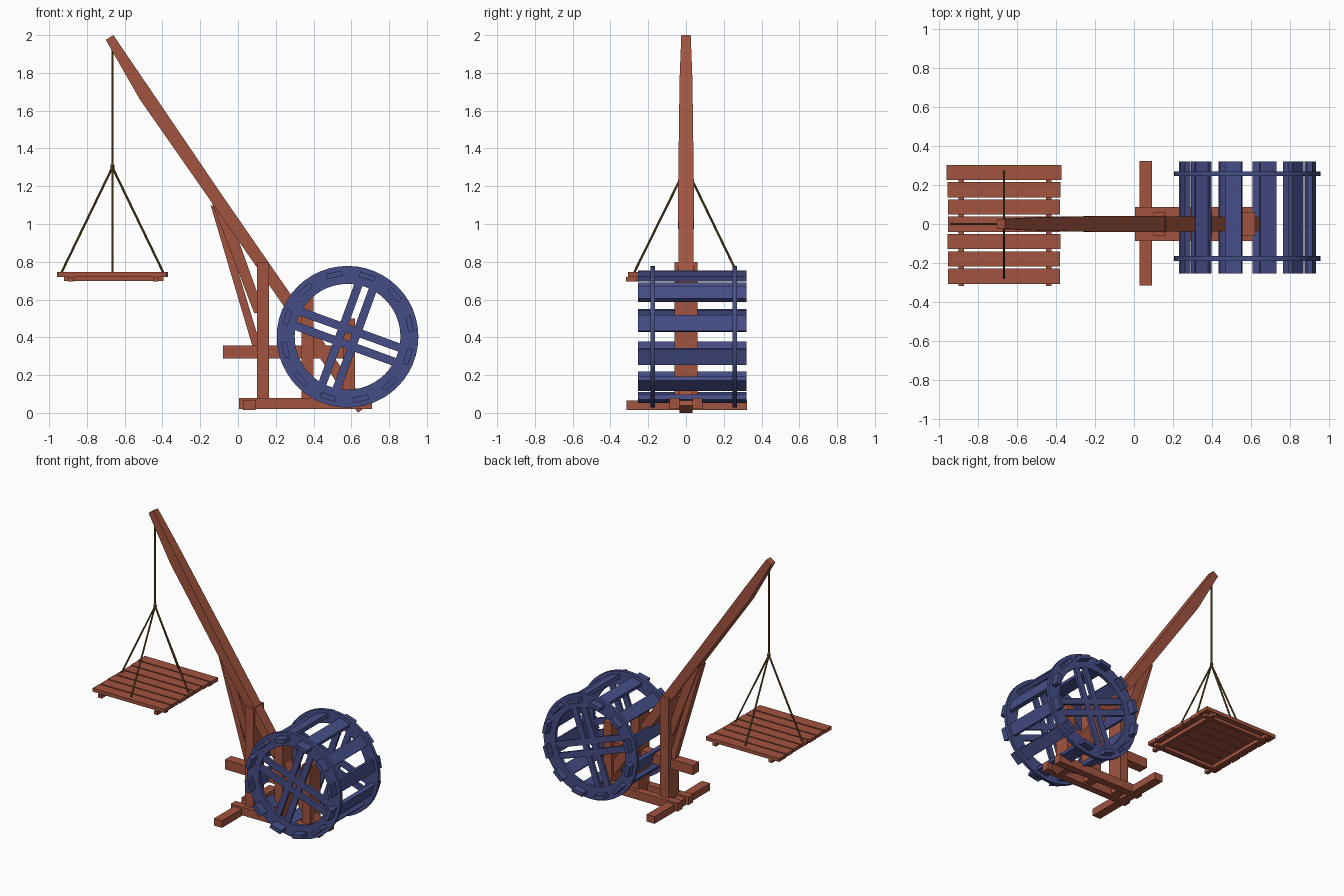
import bpy, bmesh, math, random
from mathutils import Vector, Matrix

random.seed(4)
cube = bpy.data.objects.get("Cube")
if cube:
    bpy.data.objects.remove(cube, do_unlink=True)


def material(name, rgb):
    m = bpy.data.materials.new(name)
    m.use_nodes = True
    m.diffuse_color = (*rgb, 1)
    m.node_tree.nodes["Principled BSDF"].inputs["Base Color"].default_value = (*rgb, 1)
    return m


WOOD = material("red brown wood", (0.36, 0.088, 0.05))
BLUE = material("blue painted wood", (0.06, 0.075, 0.24))
ROPE = material("rope", (0.16, 0.095, 0.025))


def finish(name, bm, mat):
    bmesh.ops.recalc_face_normals(bm, faces=bm.faces)
    me = bpy.data.meshes.new(name)
    bm.to_mesh(me)
    bm.free()
    me.materials.append(mat)
    ob = bpy.data.objects.new(name, me)
    bpy.context.collection.objects.link(ob)
    return ob


def block(name, size, mat, matrix):
    bm = bmesh.new()
    bmesh.ops.create_cube(bm, size=1, matrix=matrix @ Matrix.Diagonal((*size, 1)))
    return finish(name, bm, mat)


def box(name, x, y, z, mat=WOOD):
    size = (x[1] - x[0], y[1] - y[0], z[1] - z[0])
    mid = Vector((x[0] + x[1], y[0] + y[1], z[0] + z[1])) / 2
    return block(name, size, mat, Matrix.Translation(mid))


def rod(name, a, b, radius):
    a, b = Vector(a), Vector(b)
    m = Matrix.Translation((a + b) / 2) @ (b - a).to_track_quat('Z', 'Y').to_matrix().to_4x4()
    bm = bmesh.new()
    bmesh.ops.create_cone(bm, cap_ends=True, segments=8, radius1=radius, radius2=radius,
                          depth=(b - a).length, matrix=m)
    return finish(name, bm, ROPE)


def loft(name, stations):
    """Rectangular sections: upper (x, z), lower (x, z), half width."""
    bm = bmesh.new()
    rings = [[bm.verts.new((p[0], s * w, p[1])) for p, s in ((u, -1), (u, 1), (l, 1), (l, -1))]
             for u, l, w in stations]
    for r, s in zip(rings, rings[1:]):
        for i in range(4):
            j = (i + 1) % 4
            bm.faces.new((r[i], r[j], s[j], s[i]))
    bm.faces.new(rings[0])
    bm.faces.new(rings[-1])
    return finish(name, bm, WOOD)


# Base rails, cross foot, posts and horizontal arm
for side, s in (("left", 1), ("right", -1)):
    box("base_rail_" + side, (0.005, 0.71), sorted((s * 0.035, s * 0.088)), (0.02, 0.08))
box("cross_foot", (0.027, 0.092), (-0.315, 0.322), (0.015, 0.066))
for name, x0, top in (("front", 0.1, 0.8), ("middle", 0.335, 0.65), ("rear", 0.555, 0.5)):
    box("post_" + name, (x0, x0 + 0.065), (-0.06, 0.06), (0.03, top))
box("horizontal_arm", (-0.08, 0.62), (-0.036, 0.036), (0.287, 0.357))

# Tapered boom and its two braces
loft("boom", [((-0.66, 2.0), (-0.70, 1.975), 0.025),
              ((-0.5, 1.765), (-0.52, 1.66), 0.034),
              ((-0.094, 1.167), (-0.15, 1.13), 0.042),
              ((0.685, 0.04), (0.635, 0.0), 0.035)])
loft("upper_brace", [((-0.06, 1.09), (-0.145, 1.13), 0.03),
                     ((0.14, 0.53), (0.085, 0.53), 0.03)])
loft("lower_brace", [((-0.1, 1.08), (-0.145, 1.1), 0.022),
                     ((0.125, 0.34), (0.08, 0.34), 0.022)])

# Treadwheel: two rims with paired spokes
HUB = Vector((0.58, 0.035, 0.403))
OUTER, INNER, THICK, STEPS = 0.375, 0.28, 0.024, 48


def rim(name, y):
    bm = bmesh.new()
    loops = []
    for r, dy in ((OUTER, -1), (OUTER, 1), (INNER, 1), (INNER, -1)):
        loops.append([bm.verts.new((HUB.x + r * math.cos(a), y + dy * THICK / 2, HUB.z + r * math.sin(a)))
                      for a in (math.tau * i / STEPS for i in range(STEPS))])
    for k in range(4):
        p, q = loops[k], loops[(k + 1) % 4]
        for i in range(STEPS):
            j = (i + 1) % STEPS
            bm.faces.new((p[i], p[j], q[j], q[i]))
    ob = finish(name, bm, BLUE)
    bpy.ops.object.select_all(action='DESELECT')
    ob.select_set(True)
    bpy.context.view_layer.objects.active = ob
    bpy.ops.object.shade_smooth_by_angle(angle=math.radians(30))


def wheel_frame(angle, y):
    return Matrix.Translation((HUB.x, y, HUB.z)) @ Matrix.Rotation(-math.radians(angle), 4, 'Y')


for side, y in (("right", -0.177), ("left", 0.257)):
    rim("wheel_rim_" + side, y)
    for angle in (70, -20):
        for s in (-1, 1):
            block("wheel_spoke_" + side, (0.59, THICK * 0.8, 0.044), BLUE,
                  wheel_frame(angle, y) @ Matrix.Translation((0, 0, s * 0.04)))

# Treads through both rims
for k in range(12):
    block("wheel_tread", (0.028, 0.575, 0.085), BLUE,
          wheel_frame(12 + 30 * k, HUB.y - 0.002) @ Matrix.Translation((0.335, 0, 0)))

# Hanging platform of planks on a frame
CX = -0.665
for i in range(7):
    y = -0.267 + 0.0885 * i
    half = 0.285 + random.uniform(0, 0.01)
    box("platform_plank", (CX - half, CX + half), (y - 0.039, y + 0.039), (0.72, 0.745))
for x in (-0.885, -0.437):
    box("platform_batten", (x - 0.014, x + 0.014), (-0.317, 0.3), (0.695, 0.72))
for y in (-0.25, 0.25):
    box("platform_side_rail", (-0.92, -0.395), (y - 0.014, y + 0.014), (0.698, 0.721))

# Rope, knot and slings
APEX = (CX, 0, 1.3)
rod("hoist_rope", (CX, 0, 1.95), APEX, 0.006)
for x, y in ((CX - 0.27, 0), (CX + 0.27, 0), (CX, 0.27), (CX, -0.275)):
    rod("sling_rope", APEX, (x, y, 0.742), 0.006)
bm = bmesh.new()
bmesh.ops.create_uvsphere(bm, u_segments=10, v_segments=6, radius=1,
                          matrix=Matrix.Translation(APEX) @ Matrix.Diagonal((0.012, 0.012, 0.024, 1)))
finish("rope_knot", bm, ROPE)
